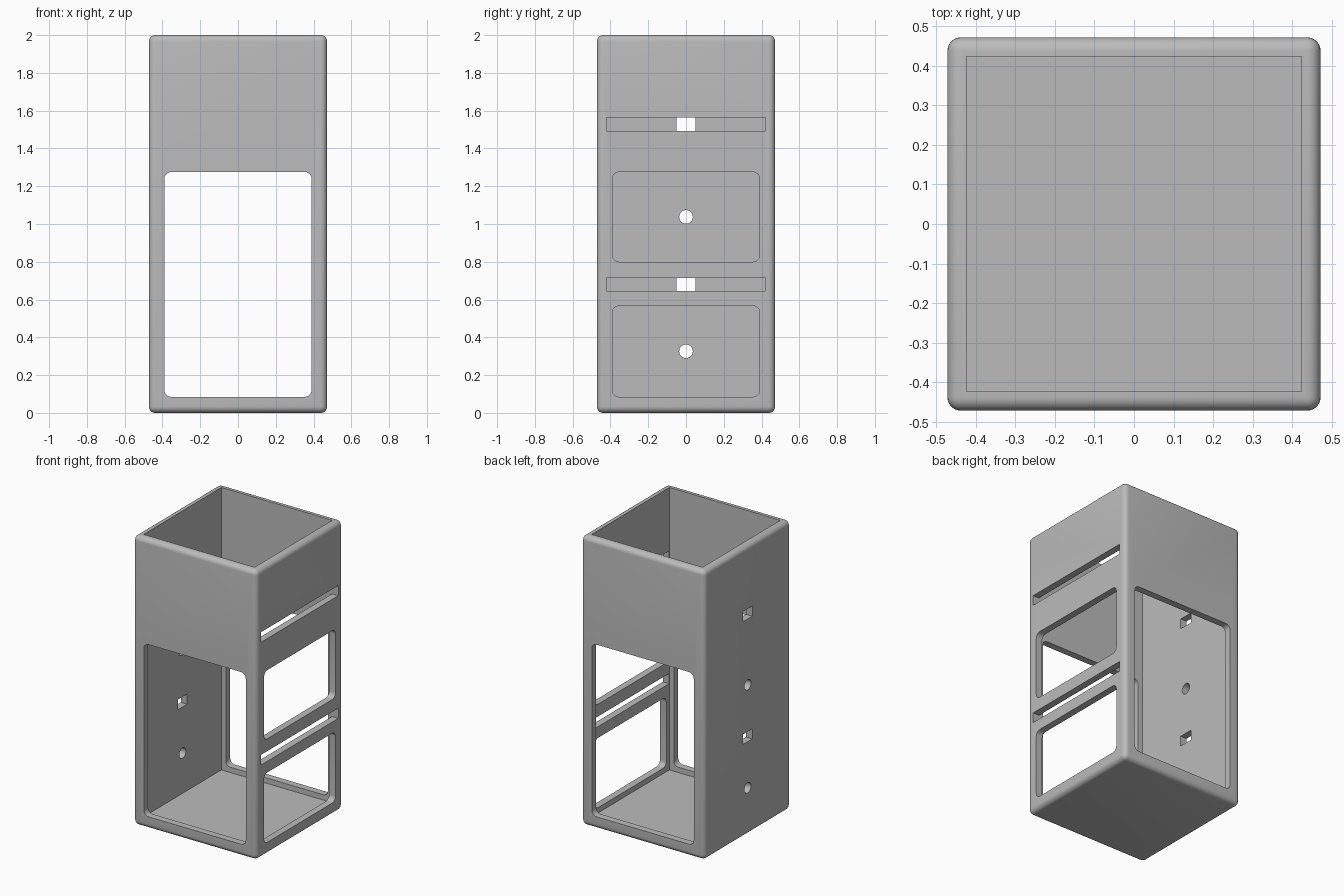
import bpy
import bmesh
from math import radians, pi
from mathutils import Matrix

HALF, INNER, HEIGHT, FLOOR = 0.472, 0.424, 2.0, 0.048

cube = bpy.data.objects.get("Cube")
if cube:
    bpy.data.objects.remove(cube, do_unlink=True)

grey = bpy.data.materials.new("plain_grey")
grey.use_nodes = True
grey.diffuse_color = (0.5, 0.5, 0.5, 1)
grey.node_tree.nodes["Principled BSDF"].inputs["Base Color"].default_value = (0.5, 0.5, 0.5, 1)


def to_object(name, bm):
    mesh = bpy.data.meshes.new(name)
    bm.to_mesh(mesh)
    bm.free()
    mesh.materials.append(grey)
    obj = bpy.data.objects.new(name, mesh)
    bpy.context.collection.objects.link(obj)
    return obj


def block(name, low, high, radius=0, axis=None, segments=6):
    """Box between two corners, with all edges or those along one axis rounded."""
    bm = bmesh.new()
    bmesh.ops.create_cube(bm, size=1)
    for v in bm.verts:
        for i in range(3):
            v.co[i] = low[i] if v.co[i] < 0 else high[i]
    if radius:
        edges = [e for e in bm.edges if axis is None
                 or abs(e.verts[0].co[axis] - e.verts[1].co[axis]) > 1e-4]
        bmesh.ops.bevel(bm, geom=edges, offset=radius, segments=segments,
                        profile=0.5, affect='EDGES')
    return to_object(name, bm)


def round_hole(name, z, radius):
    bm = bmesh.new()
    bmesh.ops.create_cone(bm, cap_ends=True, segments=32, radius1=radius, radius2=radius, depth=0.2,
                          matrix=Matrix.Translation((-HALF, 0, z)) @ Matrix.Rotation(pi / 2, 4, 'Y'))
    return to_object(name, bm)


# Outer housing with every edge rounded
housing = block("housing", (-HALF, -HALF, 0), (HALF, HALF, HEIGHT), 0.034)

# Open-topped cavity
cutters = [block("cavity", (-INNER, -INNER, FLOOR), (INNER, INNER, HEIGHT + 0.2))]

# Tall window through front and back walls
cutters.append(block("tall_window", (-0.39, -0.6, 0.085), (0.39, 0.6, 1.275), 0.036, 1))

# Side windows in the left wall, with round holes in the wall opposite
for low, high in ((0.085, 0.567), (0.8, 1.275)):
    cutters.append(block("side_window", (0.3, -0.39, low), (0.6, 0.39, high), 0.036, 0))
    cutters.append(round_hole("round_hole", (low + high) / 2, 0.036))

# Shelf slots in the left wall, with small tab holes opposite
for low, high in ((0.645, 0.715), (1.493, 1.563)):
    cutters.append(block("shelf_slot", (0.3, -0.421, low), (0.6, 0.421, high)))
    cutters.append(block("tab_hole", (-0.6, -0.05, low), (-0.3, 0.05, high)))

for cutter in cutters:
    cut = housing.modifiers.new(cutter.name, 'BOOLEAN')
    cut.operation = 'DIFFERENCE'
    cut.solver = 'EXACT'
    cut.object = cutter

# Bake the cuts and discard the cutters
graph = bpy.context.evaluated_depsgraph_get()
housing.data = bpy.data.meshes.new_from_object(housing.evaluated_get(graph))
housing.modifiers.clear()
for cutter in cutters:
    bpy.data.objects.remove(cutter, do_unlink=True)

# Smooth the rounded edges, keep the cuts crisp
bpy.ops.object.select_all(action='DESELECT')
housing.select_set(True)
bpy.context.view_layer.objects.active = housing
bpy.ops.object.shade_smooth_by_angle(angle=radians(30))
